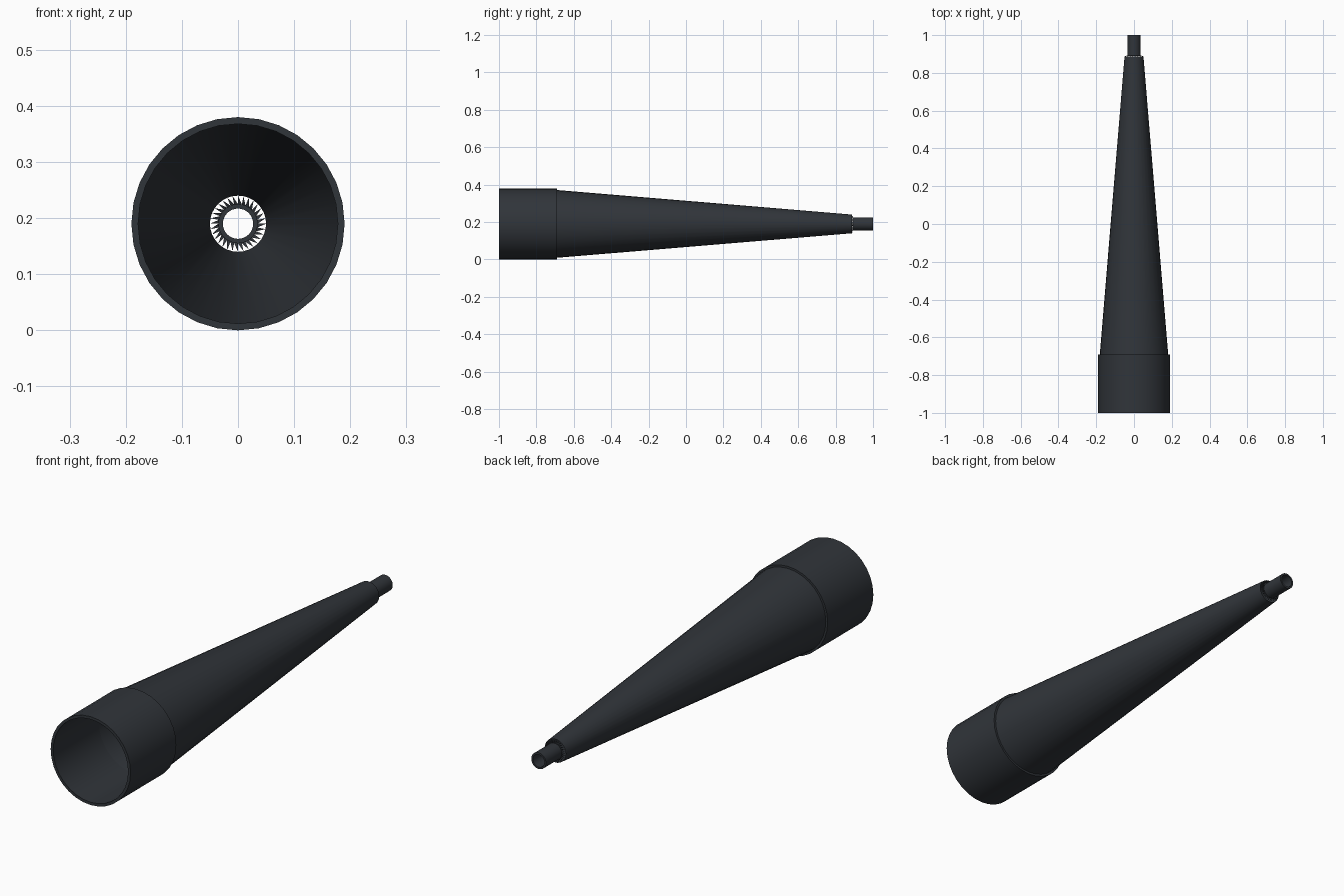
import bpy, bmesh, math

if "Cube" in bpy.data.objects:
    bpy.data.objects.remove(bpy.data.objects["Cube"])

N = 32        # sides around the axis
ZC = 0.19     # height of the axis

mat = bpy.data.materials.new("dark_grey")
mat.diffuse_color = (0.03, 0.035, 0.042, 1)
mat.use_nodes = True
mat.node_tree.nodes["Principled BSDF"].inputs["Base Color"].default_value = mat.diffuse_color


def ring(bm, r, y):
    return [bm.verts.new((r * math.sin(2 * math.pi * i / N), y,
                          ZC + r * math.cos(2 * math.pi * i / N))) for i in range(N)]


def finish(bm, name):
    bmesh.ops.recalc_face_normals(bm, faces=bm.faces)
    me = bpy.data.meshes.new(name)
    bm.to_mesh(me)
    bm.free()
    ob = bpy.data.objects.new(name, me)
    bpy.context.collection.objects.link(ob)
    me.materials.append(mat)
    bpy.ops.object.select_all(action='DESELECT')
    ob.select_set(True)
    bpy.context.view_layer.objects.active = ob
    bpy.ops.object.shade_smooth_by_angle(angle=math.radians(30))
    return ob


def lathe(name, profile, closed=False):
    bm = bmesh.new()
    rings = [ring(bm, r, y) for r, y in profile]
    pairs = list(zip(rings, rings[1:]))
    if closed:
        pairs.append((rings[-1], rings[0]))
    for a, b in pairs:
        for i in range(N):
            j = (i + 1) % N
            bm.faces.new((a[i], a[j], b[j], b[i]))
    return finish(bm, name)


# wide open collar with wall thickness
lathe("collar", [(0.178, -0.69), (0.178, -1), (0.19, -1), (0.19, -0.69)], closed=True)

# long thin tapered body
lathe("tapered_body", [(0.181, -0.69), (0.05, 0.887)])

# short hollow tip tube
lathe("tip_tube", [(0.027, 0.89), (0.027, 1), (0.035, 1), (0.035, 0.89)], closed=True)

# spikes bridging the tube to the open end of the body
bm = bmesh.new()
inner, outer = ring(bm, 0.035, 0.893), ring(bm, 0.05, 0.887)
for i in range(N):
    bm.faces.new((inner[i], inner[(i + 1) % N], outer[i]))
finish(bm, "tip_spikes")
